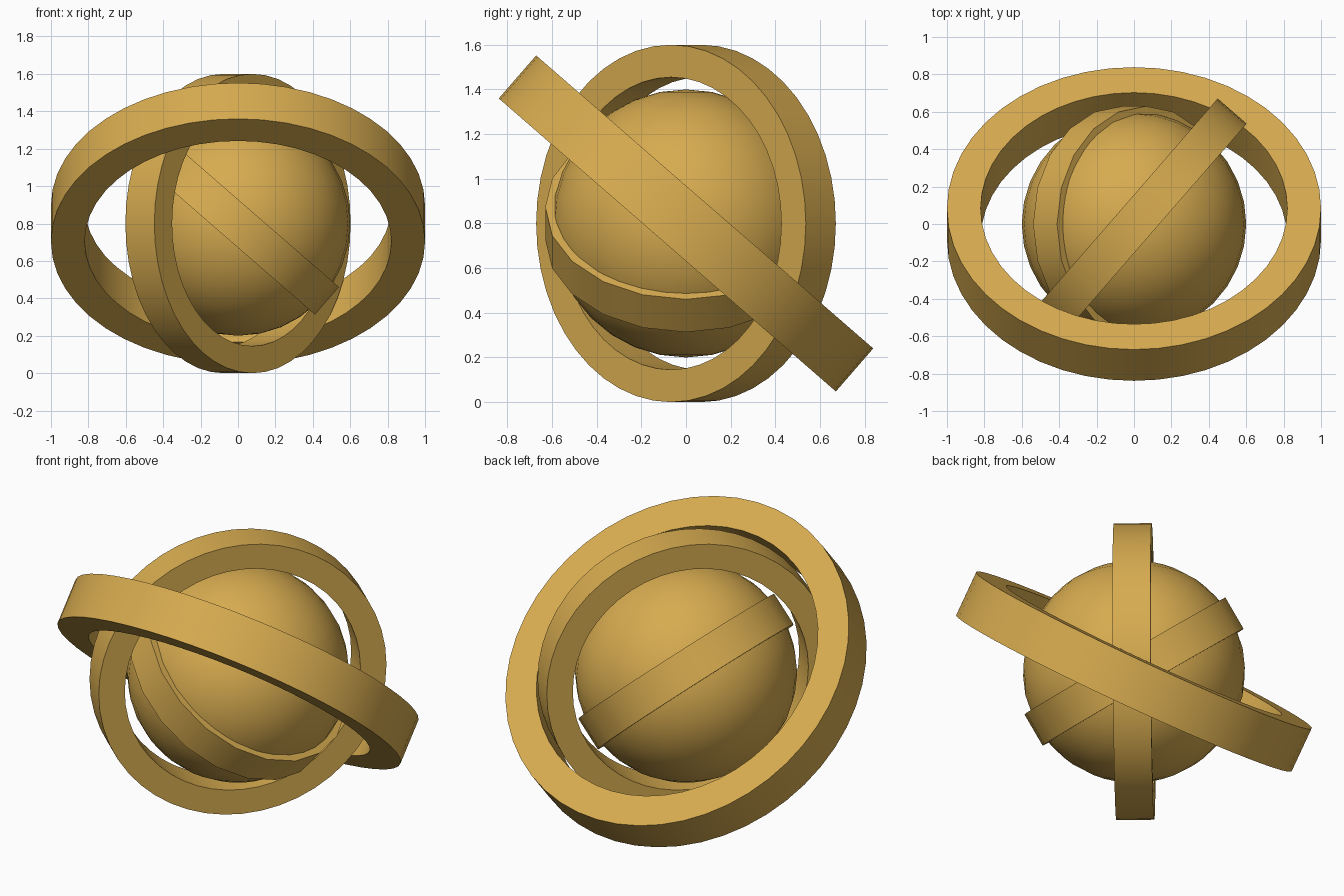
import bpy
import bmesh
from math import cos, sin, pi, radians
from mathutils import Vector

cube = bpy.data.objects.get("Cube")
if cube:
    bpy.data.objects.remove(cube, do_unlink=True)

CENTRE = Vector((0, 0, 0.8))

gold = bpy.data.materials.new("gold")
gold.use_nodes = True
color = (0.68, 0.41, 0.08, 1)
gold.diffuse_color = color
gold.node_tree.nodes["Principled BSDF"].inputs["Base Color"].default_value = color


def finish(obj):
    obj.data.materials.append(gold)
    bpy.ops.object.select_all(action="DESELECT")
    obj.select_set(True)
    bpy.context.view_layer.objects.active = obj
    bpy.ops.object.shade_smooth_by_angle(angle=radians(35))


def ring(name, outer, inner, width, axis, segments):
    """Flat band with a rectangular section, swept about the given axis."""
    bm = bmesh.new()
    h = width / 2
    profile = [(outer, -h), (outer, h), (inner, h), (inner, -h)]
    loops = []
    for i in range(segments):
        a = 2 * pi * i / segments
        loops.append([bm.verts.new((r * cos(a), r * sin(a), z)) for r, z in profile])
    for i, here in enumerate(loops):
        there = loops[(i + 1) % segments]
        for j in range(4):
            k = (j + 1) % 4
            bm.faces.new((here[j], there[j], there[k], here[k]))
    bmesh.ops.recalc_face_normals(bm, faces=bm.faces)
    mesh = bpy.data.meshes.new(name)
    bm.to_mesh(mesh)
    bm.free()
    obj = bpy.data.objects.new(name, mesh)
    bpy.context.collection.objects.link(obj)
    obj.location = CENTRE
    obj.rotation_euler = Vector(axis).to_track_quat("Z", "Y").to_euler()
    finish(obj)


# Central globe
bpy.ops.mesh.primitive_uv_sphere_add(segments=32, ring_count=16, radius=0.6, location=CENTRE)
globe = bpy.context.object
globe.name = "globe"
finish(globe)

# Three nested bands, each turned about a different axis
tilt = radians(41)
ring("outer_ring", 1.0, 0.82, 0.255, (0, sin(tilt), cos(tilt)), 48)
ring("middle_ring", 0.8, 0.655, 0.205, (cos(tilt), -sin(tilt), 0), 48)
ring("inner_ring", 0.63, 0.516, 0.195, (sin(tilt), 0, cos(tilt)), 20)
